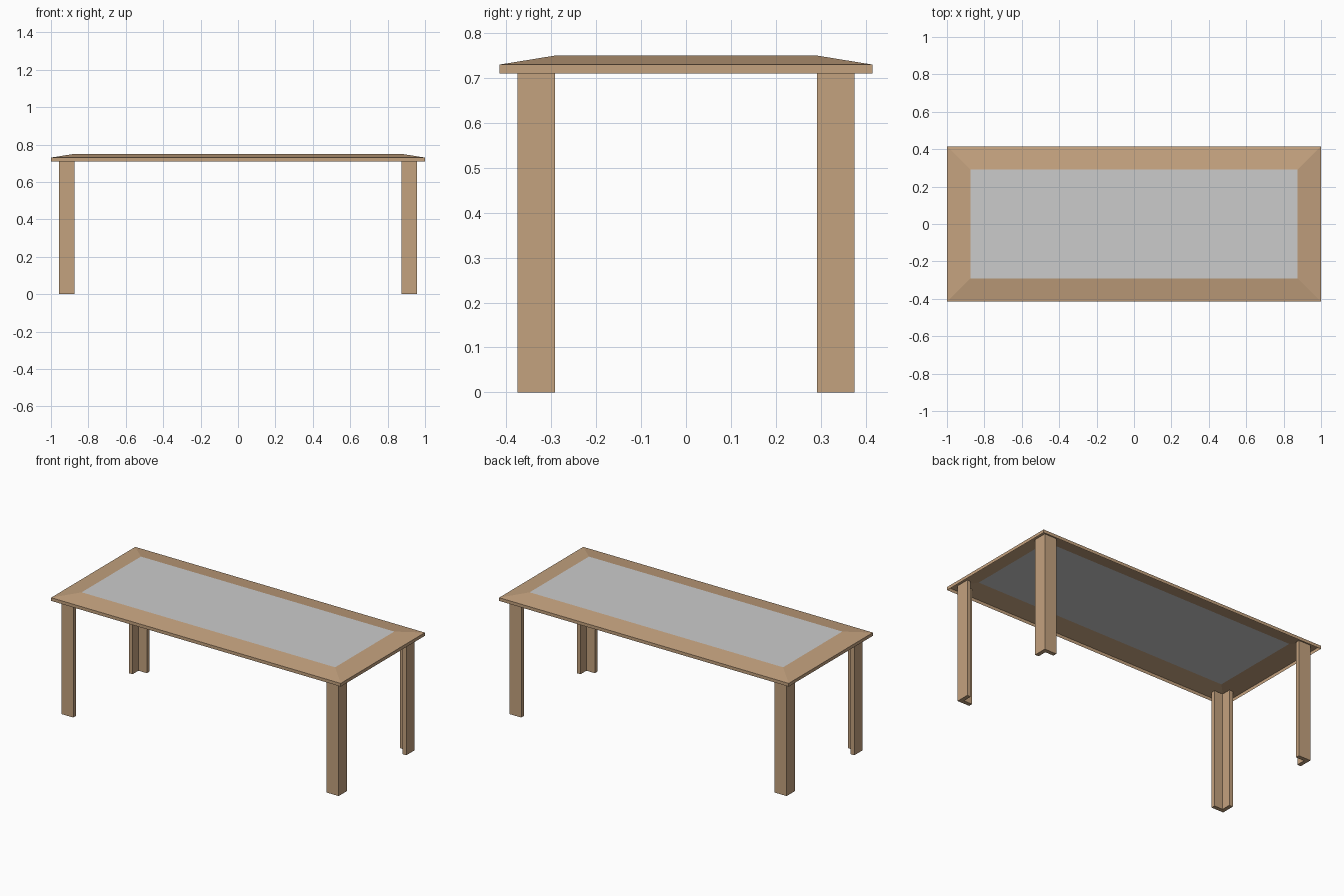
import bpy

if "Cube" in bpy.data.objects:
    bpy.data.objects.remove(bpy.data.objects["Cube"])

wood = bpy.data.materials.new("wood")
wood.diffuse_color = (0.55, 0.36, 0.21, 1)
wood.use_nodes = True
wood.node_tree.nodes["Principled BSDF"].inputs["Base Color"].default_value = wood.diffuse_color


def make(name, verts, faces, mat=None):
    mesh = bpy.data.meshes.new(name)
    mesh.from_pydata(verts, [], faces)
    if mat:
        mesh.materials.append(mat)
    obj = bpy.data.objects.new(name, mesh)
    bpy.context.collection.objects.link(obj)
    return obj


def rect(x, y, z):
    return [(-x, -y, z), (x, -y, z), (x, y, z), (-x, y, z)]


def bridge(n, start):
    """Quads joining a ring of n points to the next ring above it."""
    return [(start + i, start + (i + 1) % n, start + n + (i + 1) % n, start + n + i)
            for i in range(n)]


OUT_X, OUT_Y = 1.0, 0.415
IN_X, IN_Y = 0.875, 0.292

# Tabletop frame: open thin shell with a short rim and a sloped, mitred border
make("tabletop_frame",
     rect(OUT_X, OUT_Y, 0.71) + rect(OUT_X, OUT_Y, 0.73) + rect(IN_X, IN_Y, 0.75),
     bridge(4, 0) + bridge(4, 4), wood)

# Flat centre panel
make("tabletop_panel", rect(IN_X, IN_Y, 0.75), [(0, 1, 2, 3)])

# Legs: L-shaped section with the closed corner facing outwards
LEG_X, LEG_Y, W, T, TOP = 0.958, 0.375, 0.083, 0.025, 0.735
section = [(0, 0), (W, 0), (W, T), (T, T), (T, W), (0, W)]
for end, sx in (("left", -1), ("right", 1)):
    for side, sy in (("front", -1), ("back", 1)):
        pts = [(sx * (LEG_X - u), sy * (LEG_Y - v)) for u, v in section]
        if sx * sy < 0:
            pts.reverse()  # keep normals outward on mirrored legs
        verts = [(x, y, z) for z in (0, TOP) for x, y in pts]
        faces = bridge(6, 0) + [tuple(range(5, -1, -1)), tuple(range(6, 12))]
        make(f"{side}_{end}_leg", verts, faces, wood)
